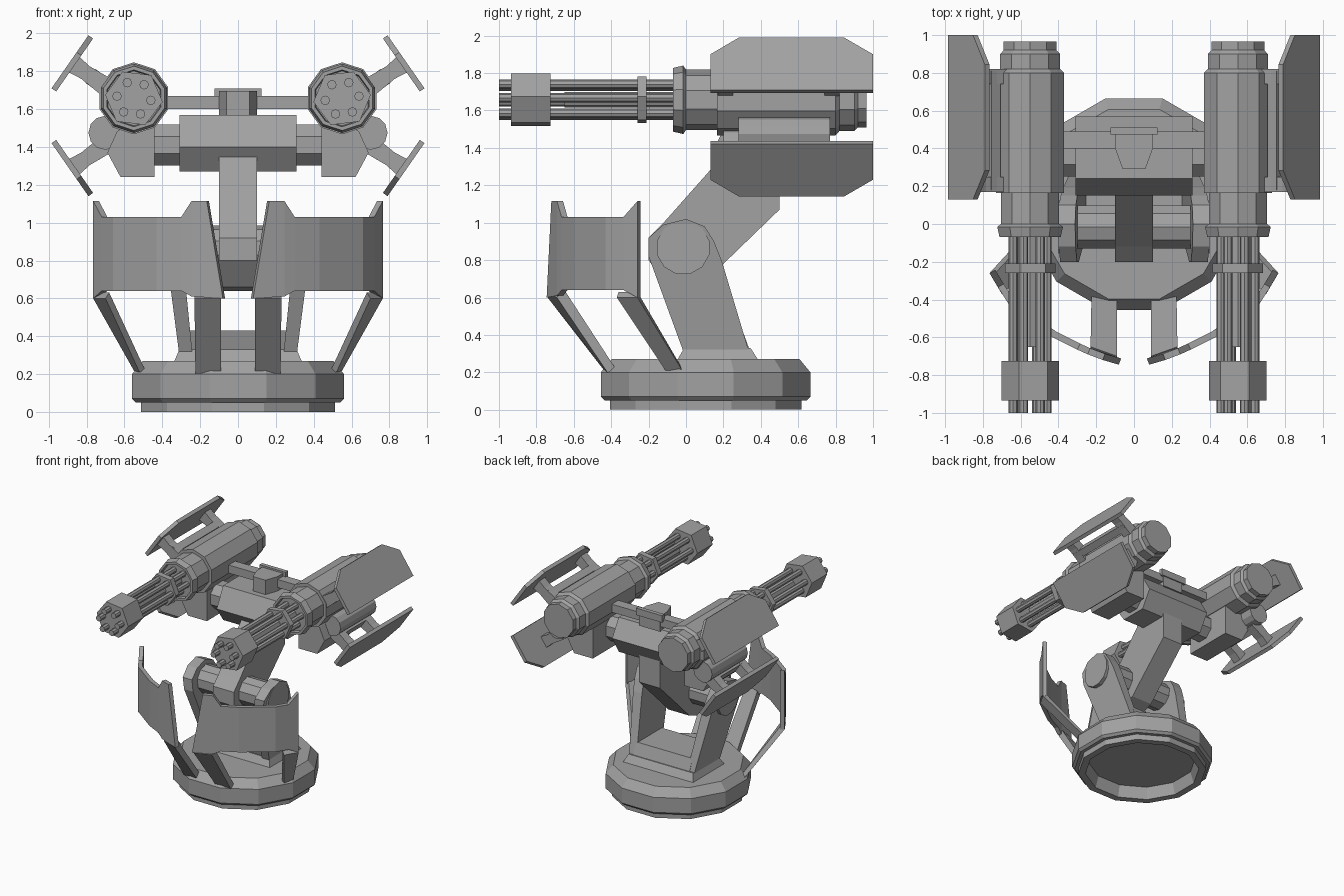
import bpy, bmesh
from math import sin, cos, pi, radians
from mathutils import Vector

cube = bpy.data.objects.get("Cube")
if cube:
    bpy.data.objects.remove(cube, do_unlink=True)

grey = bpy.data.materials.new("gunmetal_grey")
grey.use_nodes = True
tone = (0.36, 0.36, 0.36, 1)
grey.diffuse_color = tone
grey.node_tree.nodes["Principled BSDF"].inputs["Base Color"].default_value = tone


def loft(name, rings, capped=True):
    """Skin a list of equal-length rings and cap both ends."""
    bm = bmesh.new()
    rows = [[bm.verts.new(p) for p in ring] for ring in rings]
    n = len(rows[0])
    for a, b in zip(rows, rows[1:]):
        for i in range(n if capped else n - 1):
            j = (i + 1) % n
            bm.faces.new((a[i], a[j], b[j], b[i]))
    if capped:
        bm.faces.new(rows[0])
        bm.faces.new(rows[-1])
    bmesh.ops.recalc_face_normals(bm, faces=bm.faces)
    mesh = bpy.data.meshes.new(name)
    bm.to_mesh(mesh)
    bm.free()
    mesh.materials.append(grey)
    obj = bpy.data.objects.new(name, mesh)
    bpy.context.collection.objects.link(obj)
    return obj


def both(name, rings):
    """Build a part on the left and its mirror on the right."""
    loft("left_" + name, rings)
    loft("right_" + name, [[(-p[0], p[1], p[2]) for p in r] for r in rings])


def place(axis, a, b, t):
    return {"x": (t, a, b), "y": (a, t, b), "z": (a, b, t)}[axis]


def prism(axis, outline, lo, hi):
    return [[place(axis, a, b, t) for a, b in outline] for t in (lo, hi)]


def turned(axis, ca, cb, profile, n, phase=0.0):
    """Rings around an axis from (position, radius) pairs."""
    angles = [radians(phase) + 2 * pi * i / n for i in range(n)]
    return [[place(axis, ca + r * cos(w), cb + r * sin(w), t) for w in angles]
            for t, r in profile]


def tube(axis, ca, cb, lo, hi, r, n, phase=0.0):
    return turned(axis, ca, cb, [(lo, r), (hi, r)], n, phase)


def rect(x, y, z):
    return [(x[0], y[0], z), (x[1], y[0], z), (x[1], y[1], z), (x[0], y[1], z)]


def box(x, y, z):
    return [rect(x, y, z[0]), rect(x, y, z[1])]


# Turntable base, hollow underneath
loft("base", turned("z", 0, 0.105, [
    (0.10, 0.44), (0, 0.47), (0, 0.53), (0.05, 0.53), (0.05, 0.56),
    (0.07, 0.58), (0.2, 0.58), (0.27, 0.52)], 12, 15))

# Yoke: flared foot, cross block and two leaning legs
loft("yoke_foot", [rect((-0.34, 0.34), (-0.05, 0.39), 0.26),
                   rect((-0.31, 0.31), (-0.01, 0.345), 0.33)])
loft("yoke_block", [rect((-0.27, 0.27), (0.0, 0.34), 0.32),
                    rect((-0.27, 0.27), (-0.03, 0.3), 0.43)])
leg = [(-0.01, 0.3), (-0.2, 0.82), (-0.2, 0.92), (-0.12, 0.99), (0, 1.02),
       (0.1, 0.98), (0.15, 0.9), (0.19, 0.8), (0.34, 0.3)]
both("yoke_leg", [[(x + k * (z - 0.3), y, z) for y, z in leg]
                  for x, k in ((0.24, 0.1), (0.31, 0.13))])
loft("pivot_shaft", tube("x", -0.015, 0.866, -0.3, 0.3, 0.12, 10, 18))
both("pivot_cap", tube("x", -0.015, 0.866, 0.36, 0.4, 0.145, 12, 15))

# Lifting arm
loft("arm", prism("x", [
    (-0.2, 0.92), (-0.12, 1.0), (0.155, 1.31), (0.25, 1.42), (0.5, 1.42),
    (0.5, 1.07), (0.2, 0.78), (0.1, 0.68), (0, 0.64), (-0.1, 0.66),
    (-0.2, 0.8)], -0.1, 0.1))

# Head body with side shafts and gun mounts
loft("head_body", prism("x", [
    (0.15, 1.4), (0.24, 1.57), (0.48, 1.57), (0.57, 1.42), (0.48, 1.27),
    (0.24, 1.27)], -0.31, 0.31))
both("head_shaft", tube("x", 0.36, 1.41, 0.3, 0.46, 0.117, 8, 22.5))
both("gun_mount", prism("y", [
    (0.44, 1.24), (0.62, 1.24), (0.69, 1.37), (0.64, 1.48), (0.55, 1.55),
    (0.44, 1.5)], 0.2, 0.65))
both("side_cylinder", tube("y", 0.70, 1.475, 0.28, 0.77, 0.09, 12))

# Crossbar and sight between the guns
loft("crossbar", box((-0.4, 0.4), (0.4, 0.49), (1.6, 1.67)))
loft("sight", prism("z", [
    (-0.1, 0.5), (0.1, 0.5), (0.1, 0.4), (0.06, 0.29), (-0.06, 0.29),
    (-0.1, 0.4)], 1.56, 1.695))
loft("sight_plate", box((-0.125, 0.125), (0.475, 0.51), (1.65, 1.71)))

# Rotary guns
GX, GZ = 0.55, 1.657
both("gun_housing", turned("y", GX, GZ, [
    (-0.04, 0.145), (-0.07, 0.15), (-0.07, 0.17), (-0.015, 0.183),
    (0, 0.162), (0.165, 0.162), (0.165, 0.19), (0.8, 0.19), (0.82, 0.167),
    (0.9, 0.167), (0.92, 0.147), (0.965, 0.147)], 10, 18))
both("gun_spindle", tube("y", GX, GZ, -0.65, 0, 0.042, 8))
both("barrel_ring", tube("y", GX, GZ, -0.26, -0.21, 0.135, 6, 7))
both("muzzle_block", tube("y", GX, GZ, -0.935, -0.725, 0.153, 6, 7))
for i in range(6):
    w = radians(7 + 60 * i)
    both(f"barrel_{i + 1}", tube("y", GX + 0.09 * cos(w), GZ + 0.09 * sin(w),
                                 -1.0, 0, 0.025, 8))


# Armour panels on struts
def side_panel(name, outer, inner, toward, leg_ys, bar):
    a, b = Vector(outer), Vector(inner)
    d = (b - a).normalized()
    n = Vector((-d.y, d.x))
    n = n if n.dot(toward) > 0 else -n
    mid = (a + b) / 2
    outline = [(0, 0.13), (0, 1), (0.68, 1), (1, 0.845), (1, 0.283), (0.68, 0.13)]

    def at(p, y):
        return (p.x, y, p.y)

    both(name, [[at(a + (b - a) * u + n * t, y) for u, y in outline]
                for t in (0, 0.03)])
    for i, yc in enumerate(leg_ys):
        both(f"{name}_strut_{i + 1}", [
            [at(mid + n * t + d * (s * w), yc + v * 0.04)
             for s, v in ((-1, -1), (1, -1), (1, 1), (-1, 1))]
            for t, w in ((0.02, 0.05), (0.1, 0.04), (0.23, 0.05))])
    both(f"{name}_rail", [
        [at(mid + n * t + d * s, y) for t, s in
         ((bar, -0.045), (bar + 0.06, -0.045), (bar + 0.06, 0.045), (bar, 0.045))]
        for y in (leg_ys[0] - 0.03, leg_ys[1] + 0.03)])


side_panel("upper_panel", (0.985, 1.71), (0.79, 1.99), Vector((-1, -1)),
           (0.21, 0.78), 0.13)
side_panel("lower_panel", (0.985, 1.42), (0.79, 1.14), Vector((-1, 1)),
           (0.33, 0.68), 0.16)

# Front shields: columns of (x, y, top, bottom), with a slanted inner edge
columns = [(0.765, -0.26, 1.115, 0.6), (0.72, -0.335, 1.03, 0.64),
           (0.66, -0.43, 1.03, 0.64), (0.43, -0.6, 1.03, 0.64),
           (0.3, -0.665, 1.03, 0.64), (0.245, -0.69, 1.115, 0.61)]
upper = [(x, y, t) for x, y, t, _ in columns] + [(0.165, -0.72, 1.115)]
lower = [(x, y, b) for x, y, _, b in columns] + [(0.08, -0.745, 0.6)]
for side, s in (("left", 1), ("right", -1)):
    rows = [[(s * x, y, z) for x, y, z in row] for row in (lower, upper)]
    # Same row order on both sides keeps the shell thickening inward
    if s < 0:
        rows.reverse()
    shield = loft(side + "_shield", rows, capped=False)
    # Turn every face outward, away from the turret
    bm = bmesh.new()
    bm.from_mesh(shield.data)
    flip = [f for f in bm.faces
            if f.normal.dot(f.calc_center_median() - Vector((0, 0.1, 0.85))) < 0]
    bmesh.ops.reverse_faces(bm, faces=flip)
    bm.to_mesh(shield.data)
    bm.free()
    shell = shield.modifiers.new("thickness", "SOLIDIFY")
    shell.thickness = 0.035
    shell.offset = -1

# Shield legs down to the base
both("shield_front_leg", [
    [(0.09, -0.74, 0.6), (0.23, -0.69, 0.6), (0.23, -0.65, 0.64), (0.09, -0.7, 0.64)],
    [(0.09, -0.43, 0.2), (0.225, -0.42, 0.2), (0.225, -0.37, 0.21), (0.09, -0.37, 0.21)]])
both("shield_side_leg", [
    [(0.765, -0.26, 0.6), (0.7, -0.37, 0.6), (0.68, -0.36, 0.63), (0.735, -0.26, 0.63)],
    [(0.545, -0.02, 0.21), (0.52, -0.11, 0.21), (0.49, -0.1, 0.22), (0.51, -0.02, 0.22)]])
